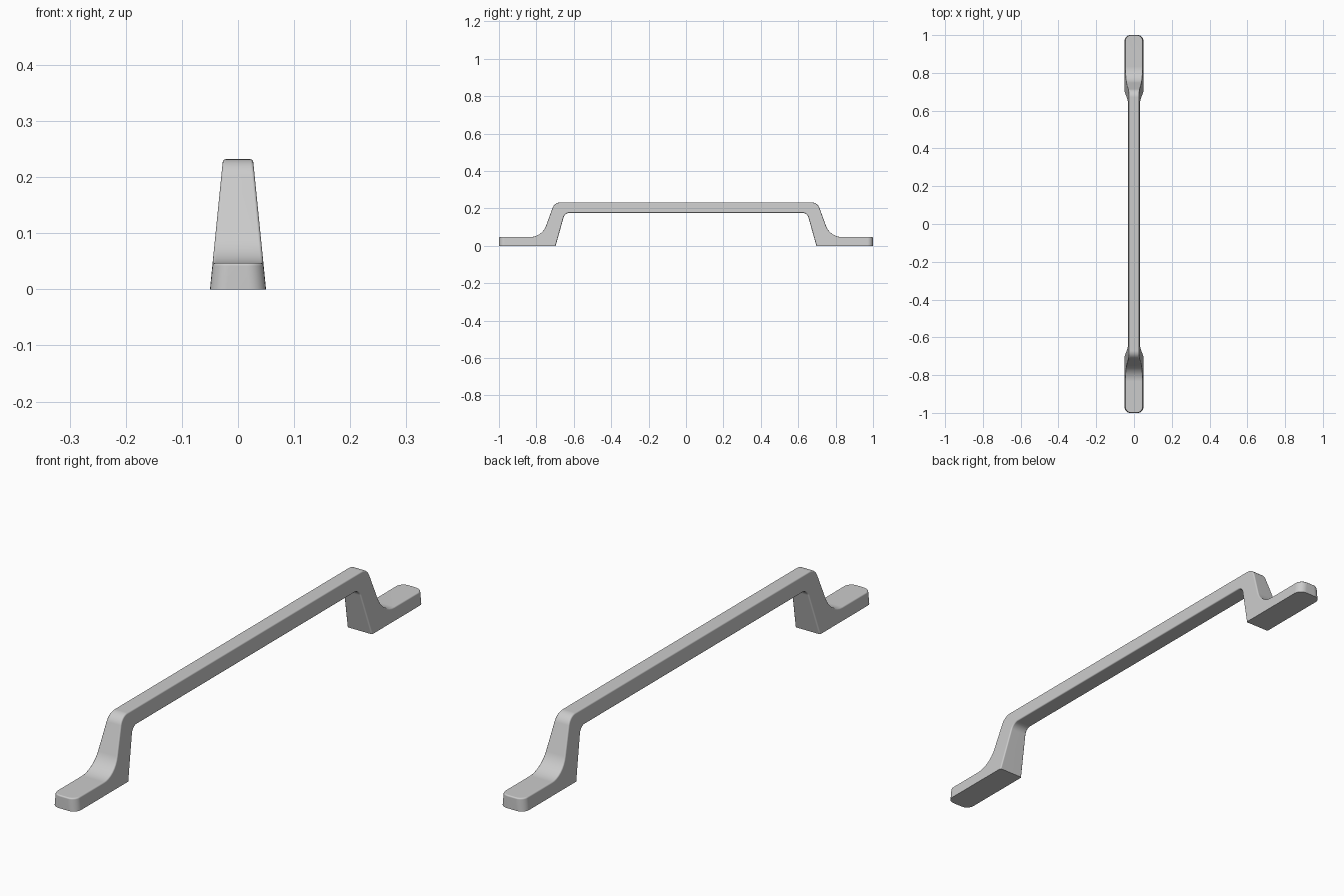
import bpy, bmesh, math
from mathutils import Vector

if "Cube" in bpy.data.objects:
    bpy.data.objects.remove(bpy.data.objects["Cube"])


def fillet(p, a, b, r, n=8):
    """Arc points replacing corner p between neighbours a and b."""
    u, v = (a - p).normalized(), (b - p).normalized()
    half = u.angle(v) / 2
    c = p + (u + v).normalized() * (r / math.sin(half))
    t = r / math.tan(half)
    s, e = p + u * t - c, p + v * t - c
    ang = s.angle(e)
    return [c + (s * math.sin((1 - k / n) * ang) + e * math.sin(k / n * ang)) / math.sin(ang)
            for k in range(n + 1)]


# Side profile, one half: y, z, corner radius
half = [(0.648, 0.175, 0.03), (0.697, 0, 0), (1, 0, 0), (1, 0.047, 0),
        (0.77, 0.047, 0.09), (0.703, 0.232, 0.045)]
corners = half + [(-y, z, r) for y, z, r in reversed(half)]
outline = []
for i, (y, z, r) in enumerate(corners):
    p = Vector((y, z))
    a = Vector(corners[i - 1][:2])
    b = Vector(corners[(i + 1) % len(corners)][:2])
    outline += fillet(p, a, b, r) if r else [p]

# Two tapered side walls joined by the profile strip
bm = bmesh.new()
sides = [[bm.verts.new((s * (0.05 - 0.1 * p.y), p.x, p.y)) for p in outline] for s in (1, -1)]
bm.faces.new(sides[0])
bm.faces.new(sides[1][::-1])
for i in range(len(outline)):
    bm.faces.new((sides[0][i - 1], sides[1][i - 1], sides[1][i], sides[0][i]))
bmesh.ops.recalc_face_normals(bm, faces=bm.faces)

# Round the upright corners at the foot ends
ends = [e for e in bm.edges if all(abs(v.co.y) > 0.999 for v in e.verts)
        and abs(e.verts[0].co.z - e.verts[1].co.z) > 0.03]
bmesh.ops.bevel(bm, geom=ends, offset=0.03, segments=6, profile=0.5, affect='EDGES')

# Soften the remaining hard edges, leaving the base crisp
hard = [e for e in bm.edges if e.calc_face_angle(0) > math.radians(50)
        and max(v.co.z for v in e.verts) > 0.001
        and abs(e.verts[0].co.x - e.verts[1].co.x) < 0.04]
hard += [e for e in bm.edges if e not in hard
         and all(abs(v.co.y) > 0.999 and v.co.z > 0.04 for v in e.verts)]
bmesh.ops.bevel(bm, geom=hard, offset=0.005, segments=3, profile=0.5, affect='EDGES')
bmesh.ops.recalc_face_normals(bm, faces=bm.faces)

mesh = bpy.data.meshes.new("pull_handle")
bm.to_mesh(mesh)
bm.free()
handle = bpy.data.objects.new("pull_handle", mesh)
bpy.context.collection.objects.link(handle)
bpy.context.view_layer.objects.active = handle
handle.select_set(True)
bpy.ops.object.shade_smooth_by_angle(angle=math.radians(40))
weighted = handle.modifiers.new("weighted_normals", 'WEIGHTED_NORMAL')
weighted.keep_sharp = True
